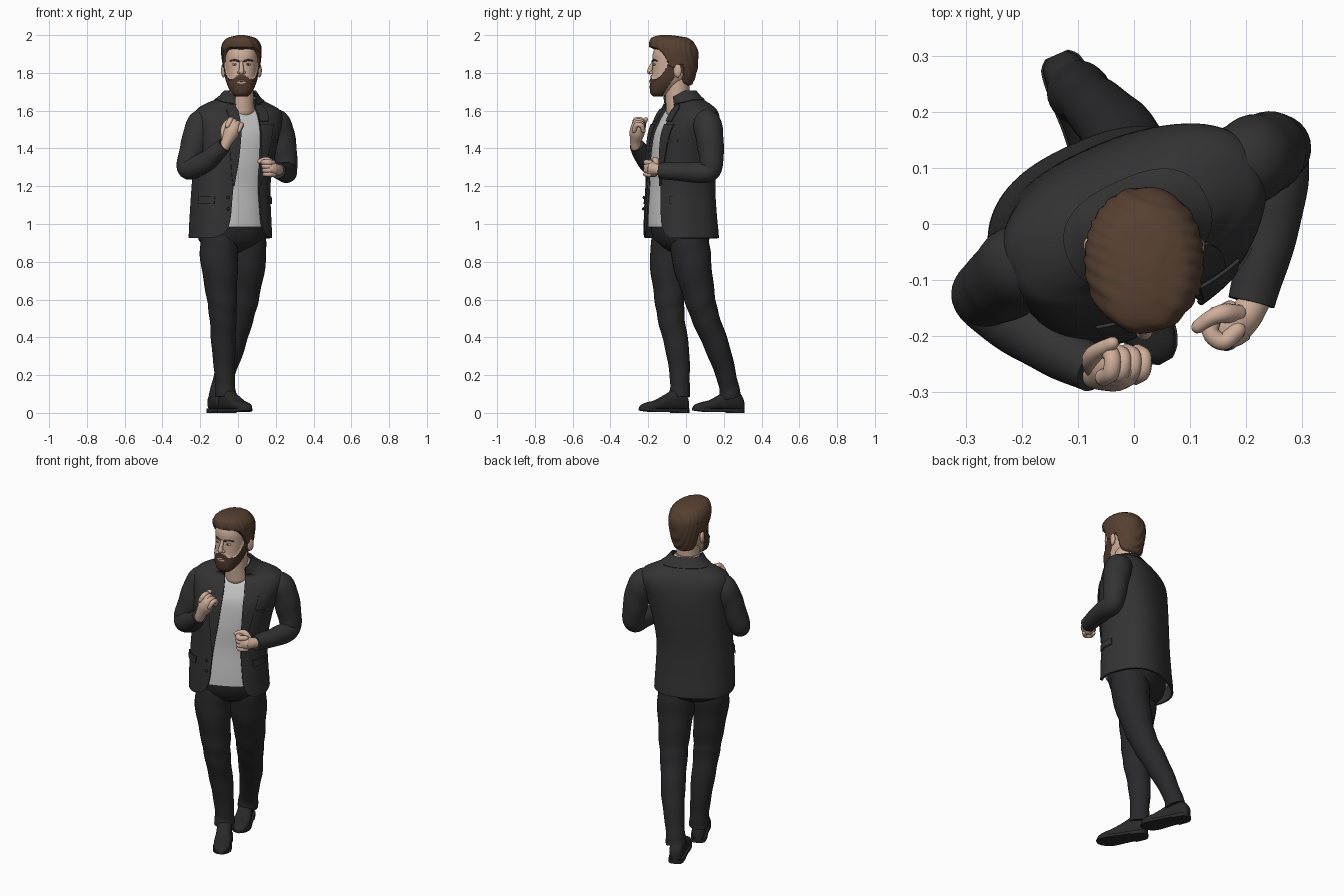
import bpy, bmesh, math
from mathutils import Vector, Matrix

if "Cube" in bpy.data.objects:
    bpy.data.objects.remove(bpy.data.objects["Cube"])

def material(name, r, g, b):
    m = bpy.data.materials.new(name)
    m.diffuse_color = (r, g, b, 1)
    m.use_nodes = True
    m.node_tree.nodes["Principled BSDF"].inputs["Base Color"].default_value = m.diffuse_color
    return m

JACKET = material("charcoal jacket", .033, .033, .034)
TROUSERS = material("dark trousers", .022, .022, .024)
SHOE = material("black shoe", .022, .022, .023)
SHIRT = material("light grey shirt", .60, .60, .60)
SKIN = material("skin", .62, .42, .32)
HAIR = material("brown hair", .095, .052, .031)
BEARD = material("dark beard", .075, .040, .025)
WHITE = material("eye white", .55, .52, .50)
IRIS = material("iris", .05, .04, .035)
LIP = material("lip", .48, .25, .20)

def interp(rows, k):
    """Smooth curve through rows; first column is the key."""
    k = min(max(k, rows[0][0]), rows[-1][0])
    i = 0
    while i < len(rows) - 2 and k > rows[i + 1][0]:
        i += 1
    a, b = rows[i], rows[i + 1]
    p, n = rows[max(i - 1, 0)], rows[min(i + 2, len(rows) - 1)]
    h = b[0] - a[0]
    t = (k - a[0]) / h
    out = []
    for j in range(1, len(a)):
        m0 = (b[j] - p[j]) / (b[0] - p[0]) * h
        m1 = (n[j] - a[j]) / (n[0] - a[0]) * h
        out.append((2*t**3 - 3*t*t + 1) * a[j] + (t**3 - 2*t*t + t) * m0
                   + (3*t*t - 2*t**3) * b[j] + (t**3 - t*t) * m1)
    return out

def steps(a, b, n):
    return [a + (b - a) * i / n for i in range(n + 1)]

def surface(name, grid, mats, closed=True, thick=0, rule=None):
    """Skin a grid of points; closed rings are capped, open ones thickened."""
    bm = bmesh.new()
    vs = [[bm.verts.new(p) for p in row] for row in grid]
    n = len(grid[0])
    for r0, r1 in zip(vs, vs[1:]):
        for j in range(n if closed else n - 1):
            k = (j + 1) % n
            bm.faces.new((r0[j], r0[k], r1[k], r1[j]))
    if closed:
        bm.faces.new(vs[0])
        bm.faces.new(vs[-1])
    bmesh.ops.recalc_face_normals(bm, faces=bm.faces)
    if thick:
        bmesh.ops.solidify(bm, geom=bm.faces[:], thickness=thick)
        bmesh.ops.recalc_face_normals(bm, faces=bm.faces)
    for f in bm.faces:
        f.smooth = True
        if rule:
            f.material_index = rule(f.calc_center_median())
    me = bpy.data.meshes.new(name)
    bm.to_mesh(me)
    bm.free()
    me.set_sharp_from_angle(angle=math.radians(45))
    for m in mats:
        me.materials.append(m)
    ob = bpy.data.objects.new(name, me)
    bpy.context.collection.objects.link(ob)
    return ob

def tube(name, pts, mat, n=24, sub=8, fold=0):
    """Round limb through (x, y, z, radius) points, with rounded ends or soft folds."""
    rows = [(i, *p) for i, p in enumerate(pts)]
    ks = steps(0, len(pts) - 1, sub * (len(pts) - 1))
    path = [interp(rows, k) for k in ks]
    P = [Vector(p[:3]) for p in path]
    side, grid = None, []
    for i, p in enumerate(path):
        t = (P[min(i + 1, len(P) - 1)] - P[max(i - 1, 0)]).normalized()
        side = side or t.orthogonal()
        side = (side - t * side.dot(t)).normalized()
        up = t.cross(side)
        ring = lambda s, o: [P[i] + t * o + (side * math.cos(a) + up * math.sin(a)) * p[3] * s *
                             (1 + fold * math.sin(ks[i] * 7 + 2 * math.sin(a)))
                             for a in steps(0, 2 * math.pi, n)[:-1]]
        rings = [ring(1, 0)]
        if i == 0 and fold == 0:
            rings = [ring(.3, -p[3] * .9), ring(.75, -p[3] * .6)] + rings
        if i == len(path) - 1 and fold == 0:
            rings += [ring(.75, p[3] * .6), ring(.3, p[3] * .9)]
        grid += rings
    return surface(name, grid, [mat])

def ball(name, loc, size, mat, rot=0):
    bm = bmesh.new()
    bmesh.ops.create_uvsphere(bm, u_segments=20, v_segments=12, radius=1, matrix=Matrix.Translation(loc)
                              @ Matrix.Rotation(rot, 4, 'Z') @ Matrix.Diagonal((*size, 1)))
    for f in bm.faces:
        f.smooth = True
    me = bpy.data.meshes.new(name)
    bm.to_mesh(me)
    bm.free()
    me.materials.append(mat)
    bpy.context.collection.objects.link(bpy.data.objects.new(name, me))

def power(c, e):
    return math.copysign(abs(c) ** e, c)

# Torso sections: z, centre x, centre y, half width, half depth; twisted about z
TORSO = [(.80, -.035, -.025, .217, .184), (.93, -.04, -.025, .218, .181), (1.05, -.04, -.03, .213, .175),
         (1.2, -.037, -.03, .207, .167), (1.35, -.02, -.022, .213, .168), (1.48, -.005, -.01, .230, .160),
         (1.56, 0, .005, .244, .138), (1.605, 0, .01, .232, .115), (1.635, 0, .005, .185, .095),
         (1.665, .008, -.012, .118, .083), (1.71, .016, -.035, .074, .074)]
TWIST = math.radians(25)

def torso(th, z, off=0):
    cx, cy, a, b = interp(TORSO, z)
    u = (a + off) * power(math.cos(th), .8)
    v = (b + off) * power(math.sin(th), .8)
    dip = .4 * max(0, z - 1.6) * min(0, math.sin(th))  # neckline falls towards the front
    return Vector((cx + u * math.cos(TWIST) - v * math.sin(TWIST), cy + u * math.sin(TWIST) + v * math.cos(TWIST), z + dip))

def front(u, z):
    """Angle of the front point at sideways distance u from the middle."""
    a = interp(TORSO, z)[2]
    return -math.acos(max(-1, min(1, power(u / a, 1.25))))

def patch(name, rows, off, thick, mat, nz=12, nt=10):
    grid = []
    for z in steps(rows[0][0], rows[-1][0], nz):
        t0, t1 = interp(rows, z)
        grid.append([torso(t, z, off) for t in steps(t0, t1, nt)])
    return surface(name, grid, [mat], False, thick)

# Shirt with bare upper chest
full = steps(0, 2 * math.pi, 64)[:-1]
surface("shirt_and_chest", [[torso(t, z, -.022) for t in full] for z in steps(.985, 1.70, 60)], [SHIRT, SKIN],
        rule=lambda c: int(c.z > 1.612))

# Jacket: open shell with front edges at uL and uR
EDGE = [(.925, -.17, .16), (.95, -.115, .13), (1.0, -.085, .11), (1.1, -.07, .1), (1.3, -.055, .083),
        (1.5, -.055, .065), (1.62, -.06, .055), (1.71, -.058, .055)]

def shell(name, z0, z1, off, nz, thick):
    grid = []
    for z in steps(z0, z1, nz):
        uL, uR = interp(EDGE, z)
        grid.append([torso(t, z, off) for t in steps(front(uR, z), front(uL, z) + 2 * math.pi, 72)])
    surface(name, grid, [JACKET], False, thick)

shell("jacket_body", .925, 1.69, 0, 80, .011)
shell("jacket_collar", 1.66, 1.708, .008, 8, .010)

for side, col, nm in ((-1, 0, "right"), (1, 1, "left")):
    def strip(widths):
        rows = []
        for z, w in widths:
            u = interp(EDGE, z)[col]
            rows.append((z, front(u - side * .004, z), front(u + side * w, z)))
        return rows
    patch(nm + "_lapel", strip([(1.2, .004), (1.3, .03), (1.42, .055), (1.53, .078)]), .008, .006, JACKET, 20)
    patch(nm + "_collar_leaf", strip([(1.545, .05), (1.58, .055), (1.62, .05), (1.655, .03)]), .008, .006, JACKET)
    mid = -math.pi / 2
    patch(nm + "_pocket_flap", [(1.105, mid + side * .76, mid + side * 1.38),
                                (1.145, mid + side * .74, mid + side * 1.36)], .007, .006, JACKET, 4)
patch("breast_pocket", [(1.43, front(.12, 1.43), front(.18, 1.43)), (1.448, front(.12, 1.44), front(.18, 1.44))],
      .006, .005, JACKET, 3)
for i, z in enumerate((1.08, 1.14)):
    ball("jacket_button_%d" % (i + 1), torso(front(-.09, z), z, .009), (.009, .004, .009), JACKET, TWIST)

# Sleeves
tube("right_sleeve", [(-.13, -.05, 1.545, .064), (-.195, -.073, 1.525, .076), (-.235, -.105, 1.41, .070),
                      (-.262, -.135, 1.295, .058), (-.165, -.205, 1.335, .054), (-.072, -.262, 1.418, .040)],
     JACKET, 32, 12, .02)
tube("left_sleeve", [(.14, .085, 1.545, .064), (.205, .112, 1.525, .076), (.24, .13, 1.41, .070),
                     (.256, .125, 1.285, .058), (.248, .02, 1.275, .053), (.21, -.14, 1.283, .042)],
     JACKET, 32, 12, .02)

# Fists gripping the jacket: forward, thumb side and palm directions
def fist(nm, wrist, fwd, thumb, palm, reach):
    W, F, S, N = Vector(wrist), Vector(fwd).normalized(), Vector(thumb).normalized(), Vector(palm).normalized()
    at = lambda f, s, n, r: (*(W + F * f + S * s + N * n), r)
    tube(nm + "_palm", [at(-.03, 0, 0, .027), at(.01, 0, 0, .030), at(reach * .6, 0, .010, .040), at(reach, 0, .016, .037)], SKIN)
    for i in range(4):
        s, r = .032 - .021 * i, .0155 - .0008 * i
        tube("%s_finger_%d" % (nm, i + 1), [at(reach - .01, s, -.004, r), at(reach + .022, s, .008, r),
             at(reach + .02, s, .036, r), at(reach - .012, s, .045, r * .9)], SKIN, 12, 5)
    tube(nm + "_thumb", [at(.02, .022, .01, .017), at(reach * .6, .045, .03, .017),
         at(reach * .95, .048, .046, .014), at(reach + .025, .036, .06, .012)], SKIN, 12, 5)

fist("right_hand", (-.062, -.266, 1.43), (.42, -.05, .9), (-.9, 0, .42), (.1, 1, 0), .095)
fist("left_hand", (.207, -.15, 1.288), (-.50, -.86, .08), (-.1, .06, 1), (-.83, .55, 0), .055)

# Trousers
surface("trouser_seat", [[torso(t, z, o) for t in full] for z, o in
        ((.835, -.16), (.85, -.12), (.88, -.075), (.915, -.05), (.96, -.038), (1.03, -.038))], [TROUSERS])
tube("right_trouser_leg", [(-.095, -.07, .97, .100), (-.100, -.092, .82, .100), (-.086, -.088, .62, .081),
     (-.08, -.078, .5, .071), (-.076, -.045, .33, .062), (-.068, -.032, .17, .052), (-.066, -.034, .085, .057)],
     TROUSERS, 32, 10, .02)
tube("left_trouser_leg", [(.04, .015, .97, .102), (.045, .028, .82, .104), (.030, .07, .62, .083),
     (.008, .105, .5, .073), (-.035, .172, .33, .064), (-.082, .22, .17, .052), (-.1, .236, .085, .057)],
     TROUSERS, 32, 10, .02)

# Shoes: distance from heel, half width, height
FOOT = [(0, .018, .07), (.015, .033, .095), (.07, .04, .125), (.13, .042, .098), (.19, .047, .068),
        (.24, .043, .056), (.275, .028, .044), (.29, .010, .03)]

def shoe(nm, heel, toe):
    H = Vector((*heel, 0))
    D = (Vector((*toe, 0)) - H).normalized()
    X = Vector((-D.y, D.x, 0))
    upper, sole, block = [], [], []
    for s in steps(0, .29, 36):
        w, h = interp(FOOT, s)
        ring = lambda zs: [H + D * s + X * (x * (w + .004)) + Vector((0, 0, z)) for x, z in zs]
        upper.append([H + D * s + X * w * power(math.cos(a), .75) + Vector((0, 0, .012 + (h - .012) * (.5 + .5 * power(math.sin(a), .8))))
                      for a in steps(0, 2 * math.pi, 28)[:-1]])
        lift = .006 + .008 * max(0, (s - .22) / .07)
        sole.append(ring([(-1, lift), (1, lift), (1, .022), (-1, .022)]))
        if s < .085:
            block.append(ring([(-1, 0), (1, 0), (1, .022), (-1, .022)]))
    surface(nm + "_shoe", upper, [SHOE])
    surface(nm + "_sole", sole, [SHOE])
    surface(nm + "_heel", block, [SHOE])

shoe("right", (-.085, .008), (.06, -.25))
shoe("left", (-.138, .302), (-.025, .045))

# Head sections: z, half width, front y, back y
CX = .018
HEAD = [(1.675, .026, -.168, -.12), (1.69, .044, -.182, -.10), (1.72, .062, -.186, -.055), (1.76, .077, -.184, .0),
        (1.80, .084, -.180, .04), (1.85, .088, -.177, .048), (1.90, .088, -.176, .048), (1.94, .08, -.16, .035),
        (1.97, .055, -.13, 0), (1.985, .02, -.09, -.04)]
HAIRDO = [(1.72, .072, -.17, .025), (1.78, .088, -.175, .050), (1.85, .100, -.182, .064), (1.91, .106, -.189, .064),
          (1.945, .103, -.194, .052), (1.97, .090, -.192, .032), (1.988, .066, -.18, .0), (2.0, .015, -.14, -.08)]
# Upper limit of the beard and lower limit of the hair, by degrees from the face
BEARDLINE = [(0, 1.788), (18, 1.784), (30, 1.770), (45, 1.768), (60, 1.785), (72, 1.83), (80, 1.87), (95, 1.87),
             (100, 1.76), (115, 1.70), (180, 1.6)]
HAIRLINE = [(0, 1.928), (40, 1.926), (55, 1.91), (68, 1.87), (76, 1.83), (95, 1.82), (105, 1.84), (118, 1.76),
            (140, 1.735), (180, 1.73)]

def away(t):
    d = abs(math.degrees(t) + 90) % 360
    return min(d, 360 - d)

def skull(rows, t, z, off, e=.9):
    w, yf, yb = interp(rows, z)
    return Vector((CX + (w + off) * power(math.cos(t), e),
                   (yf + yb) / 2 + ((yb - yf) / 2 + off) * power(math.sin(t), e), z))

def bearded(t, z):
    return z < interp(BEARDLINE, away(t))[0]

def head_colour(c):
    w, yf, yb = interp(HEAD, c.z)
    return int(bearded(math.atan2((c.y - (yf + yb) / 2) / (yb - yf) * 2, (c.x - CX) / w), c.z))

def hair_point(t, z):
    s = max(0, min(1, (z - interp(HAIRLINE, away(t))[0]) / .018 + .5))
    p = skull(HAIRDO, t, z, 0, .95)
    wave = .0018 * math.sin(80 * (p.x + .5 * math.sin(p.y * 7) + .6 * (z - 1.9)))
    return skull(HAIRDO, t, z, -.035 * (1 - s) + wave * s, .95)

ring = steps(0, 2 * math.pi, 96)[:-1]
surface("head_and_beard", [[skull(HEAD, t, z, .006 * bearded(t, z)) for t in ring] for z in steps(1.675, 1.985, 70)],
        [SKIN, BEARD], rule=head_colour)
surface("hair", [[hair_point(t, z) for t in ring] for z in steps(1.72, 2.0, 80)], [HAIR])
tube("neck", [(.018, -.035, 1.60, .070), (.018, -.045, 1.67, .064), (.018, -.048, 1.77, .066)], SKIN, 32)

# Face features
tube("nose", [(CX, -.172, 1.858, .009), (CX, -.186, 1.83, .011), (CX, -.192, 1.806, .015)], SKIN, 16)
ball("mouth_skin", (CX, -.184, 1.750), (.026, .0095, .013), SKIN)
ball("lips", (CX, -.187, 1.757), (.021, .009, .006), LIP)
for s, nm in ((-1, "right"), (1, "left")):
    ball(nm + "_nostril", (CX + s * .013, -.183, 1.802), (.009, .012, .008), SKIN)
    ball(nm + "_eye", (CX + s * .036, -.167, 1.845), (.015, .007, .006), WHITE, s * .25)
    ball(nm + "_iris", (CX + s * .035, -.1725, 1.845), (.0055, .003, .0055), IRIS)
    tube(nm + "_eyebrow", [(CX + s * .014, -.177, 1.862, .005), (CX + s * .036, -.171, 1.868, .005),
                           (CX + s * .058, -.152, 1.864, .004)], BEARD, 10)
    ball(nm + "_ear", (CX + s * .095, -.045, 1.812), (.012, .022, .036), SKIN, s * -.3)
